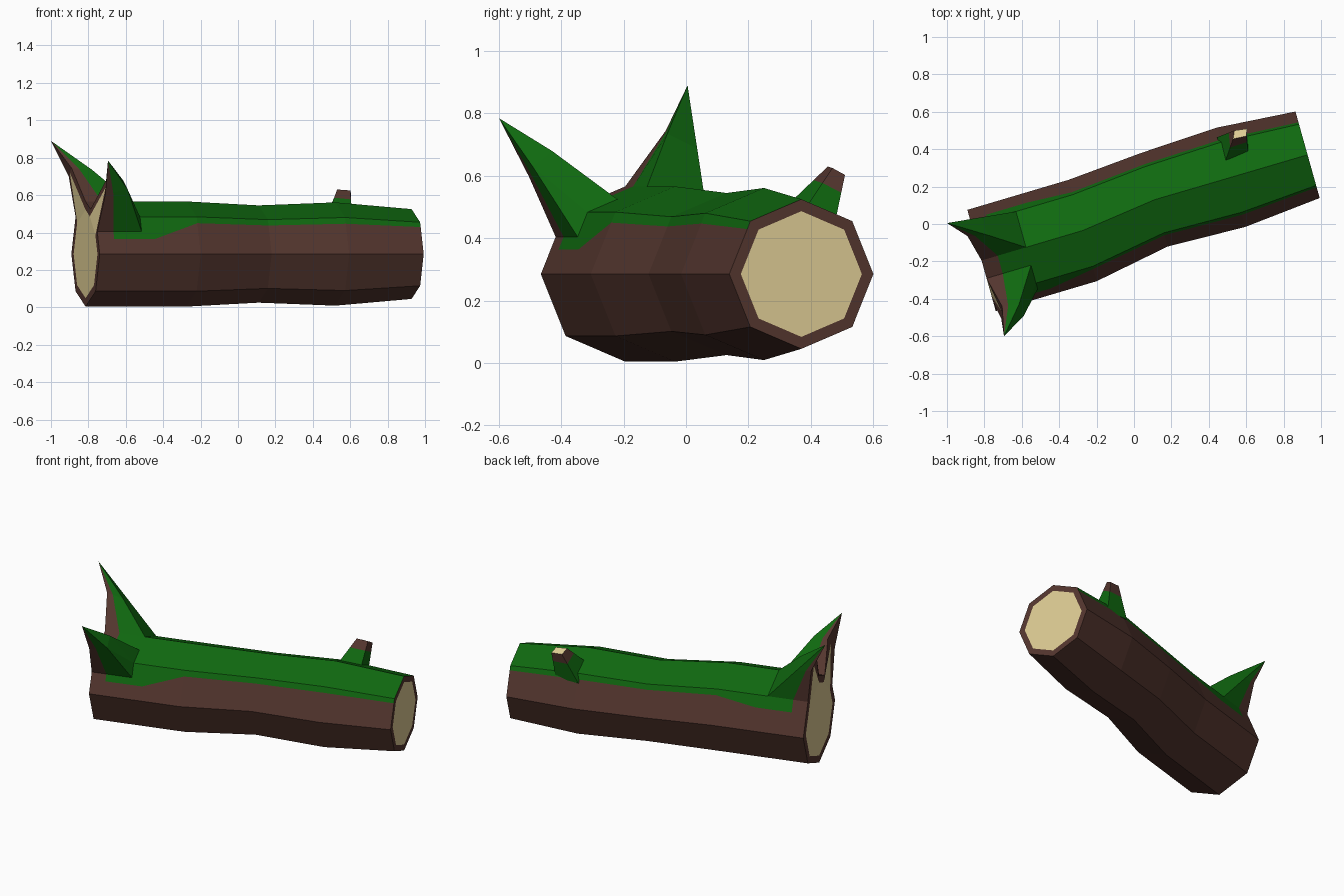
import bpy, bmesh
from mathutils import Vector

if "Cube" in bpy.data.objects:
    bpy.data.objects.remove(bpy.data.objects["Cube"])


def material(name, rgb):
    m = bpy.data.materials.new(name)
    m.use_nodes = True
    m.diffuse_color = (*rgb, 1)
    m.node_tree.nodes["Principled BSDF"].inputs["Base Color"].default_value = (*rgb, 1)
    return m


BARK, MOSS, WOOD = 0, 1, 2
MATS = [material("bark_brown", (0.089, 0.037, 0.028)),
        material("moss_green", (0.005, 0.141, 0.005)),
        material("cut_wood", (0.73, 0.604, 0.296))]


def finish(bm, name):
    for v in [v for v in bm.verts if not v.link_faces]:
        bm.verts.remove(v)
    bmesh.ops.recalc_face_normals(bm, faces=bm.faces)
    mesh = bpy.data.meshes.new(name)
    bm.to_mesh(mesh)
    bm.free()
    for m in MATS:
        mesh.materials.append(m)
    ob = bpy.data.objects.new(name, mesh)
    bpy.context.collection.objects.link(ob)
    return ob


def face(bm, verts, mat):
    bm.faces.new(verts).material_index = mat


# ---- log body: octagonal rings swept along a slightly crooked axis ----
FRONT = Vector((0.27, -0.963, 0))
UP = Vector((0, 0, 1))
D = 0.7071
OCT = [(0, 1), (D, D), (1, 0), (D, -D), (0, -1), (-D, -D), (-1, 0), (-D, D)]
RINGS = [(-0.815, -0.195, 0.281), (-0.275, -0.035, 0.281), (0.11, 0.13, 0.26),
         (0.52, 0.25, 0.276), (0.928, 0.37, 0.24)]


def ring_at(u):
    i = min(int(u), len(RINGS) - 2)
    return Vector(RINGS[i]).lerp(Vector(RINGS[i + 1]), u - i)


def point(u, s, scale=1.0):
    """Point on the log: u along the rings, s round the octagon from the top."""
    x, y, r = ring_at(u)
    k = int(s) % 8
    a = Vector(OCT[k]).lerp(Vector(OCT[(k + 1) % 8]), s - int(s)) * r * scale
    return Vector((x, y, 0.285)) + FRONT * a.x + UP * a.y


# station, moss depth on the front side, moss depth on the back side
STATIONS = [(0, 0.6, 0.35), (0.16, 0.6, 0.35), (0.44, 0.6, 0.35), (0.56, 0.6, 0.35),
            (1, 0.17, 0.17), (2, 0.17, 0.17), (3, 0.17, 0.17), (4, 0.15, 0.15)]


def columns(mf, mb):
    return [0, 0.5, 1, 1 + mf * 2 / 3, 1 + mf, 2, 3, 4, 5, 6, 7 - mb, 7]


bm = bmesh.new()
grid = [[bm.verts.new(point(u, s)) for s in columns(mf, mb)] for u, mf, mb in STATIONS]
N = 12
MOSSY = {0, 1, 2, 3, 10, 11}
SPIKES = {1, 2, 11}
for i in range(len(grid) - 1):
    for j in range(N):
        if i < 2 and j in SPIKES:
            continue
        k = (j + 1) % N
        face(bm, (grid[i][j], grid[i][k], grid[i + 1][k], grid[i + 1][j]),
             MOSS if i > 0 and j in MOSSY else BARK)


# ---- splintered spikes pulled up from the broken end ----
def spike(cols, tip, end_mids, back_mids):
    """cols: base columns; mids: bend points above the first and last column."""
    tip = bm.verts.new(tip)
    ends = [bm.verts.new(p) for p in end_mids]
    backs = [bm.verts.new(p) for p in back_mids]
    for c, e, b in zip((cols[0], cols[-1]), ends, backs):
        m = bm.verts.new(e.co.lerp(b.co, 0.36))
        side = (e, m, b)
        for i, mat in enumerate((BARK, MOSS)):
            face(bm, (grid[i][c], grid[i + 1][c], side[i + 1], side[i]), mat)
            face(bm, (side[i], side[i + 1], tip), mat)
    base = [grid[2][c] for c in cols]
    if len(base) == 3:
        face(bm, (base[0], base[1], backs[0]), MOSS)
        face(bm, (base[1], backs[1], backs[0]), MOSS)
        face(bm, (base[1], base[2], backs[1]), MOSS)
    else:
        face(bm, (base[0], base[1], backs[1], backs[0]), MOSS)
    face(bm, (backs[0], backs[1], tip), MOSS)
    face(bm, (ends[0], ends[1], tip), BARK)
    return ends


rear = spike((11, 0), (-1.0, 0.005, 0.89),
             [(-0.905, 0.015, 0.70), (-0.89, -0.065, 0.745)],
             [(-0.815, 0.036, 0.687), (-0.78, -0.06, 0.735)])
fore = spike((1, 2, 3), (-0.695, -0.60, 0.785),
             [(-0.705, -0.44, 0.68), (-0.71, -0.505, 0.60)],
             [(-0.615, -0.43, 0.68), (-0.59, -0.492, 0.63)])


# ---- cut ends: bark rim round an inset wood face ----
def rim(outer, inner):
    for a in range(len(outer)):
        b = (a + 1) % len(outer)
        loop = [outer[a], outer[b], inner[b]]
        if inner[a] is not inner[b]:
            loop.append(inner[a])
        face(bm, loop, BARK)


def inset_ring(station):
    u, mf, mb = STATIONS[station]
    return [bm.verts.new(point(u, s, 0.84)) for s in columns(mf, mb)]


inner = inset_ring(-1)
rim(grid[-1], inner)
face(bm, inner, WOOD)

inner = inset_ring(0)
apex_f = bm.verts.new((-0.708, -0.468, 0.64))
apex_r = bm.verts.new((-0.899, -0.022, 0.72))
rim(grid[0][:2] + fore + grid[0][3:] + rear,
    inner[:2] + [apex_f] * 2 + inner[3:] + [apex_r] * 2)
face(bm, inner[:2] + inner[3:], WOOD)
face(bm, (inner[1], apex_f, inner[3]), WOOD)
face(bm, (inner[11], apex_r, inner[0]), WOOD)
finish(bm, "log_body")

# ---- small cut branch stub, mossy at the base ----
bm = bmesh.new()
foot = [Vector(p) for p in ((0.49, 0.34, 0.52), (0.61, 0.39, 0.505),
                            (0.60, 0.48, 0.46), (0.46, 0.47, 0.46))]
top = [Vector(p) for p in ((0.53, 0.455, 0.63), (0.60, 0.47, 0.625),
                           (0.605, 0.51, 0.603), (0.537, 0.50, 0.607))]
levels = [[bm.verts.new(f.lerp(t, k)) for f, t in zip(foot, top)] for k in (-0.2, 0.6, 1)]
for i, mat in enumerate((MOSS, BARK)):
    for j in range(4):
        k = (j + 1) % 4
        face(bm, (levels[i][j], levels[i][k], levels[i + 1][k], levels[i + 1][j]), mat)
face(bm, levels[0], MOSS)
face(bm, levels[2], WOOD)
finish(bm, "branch_stub")
